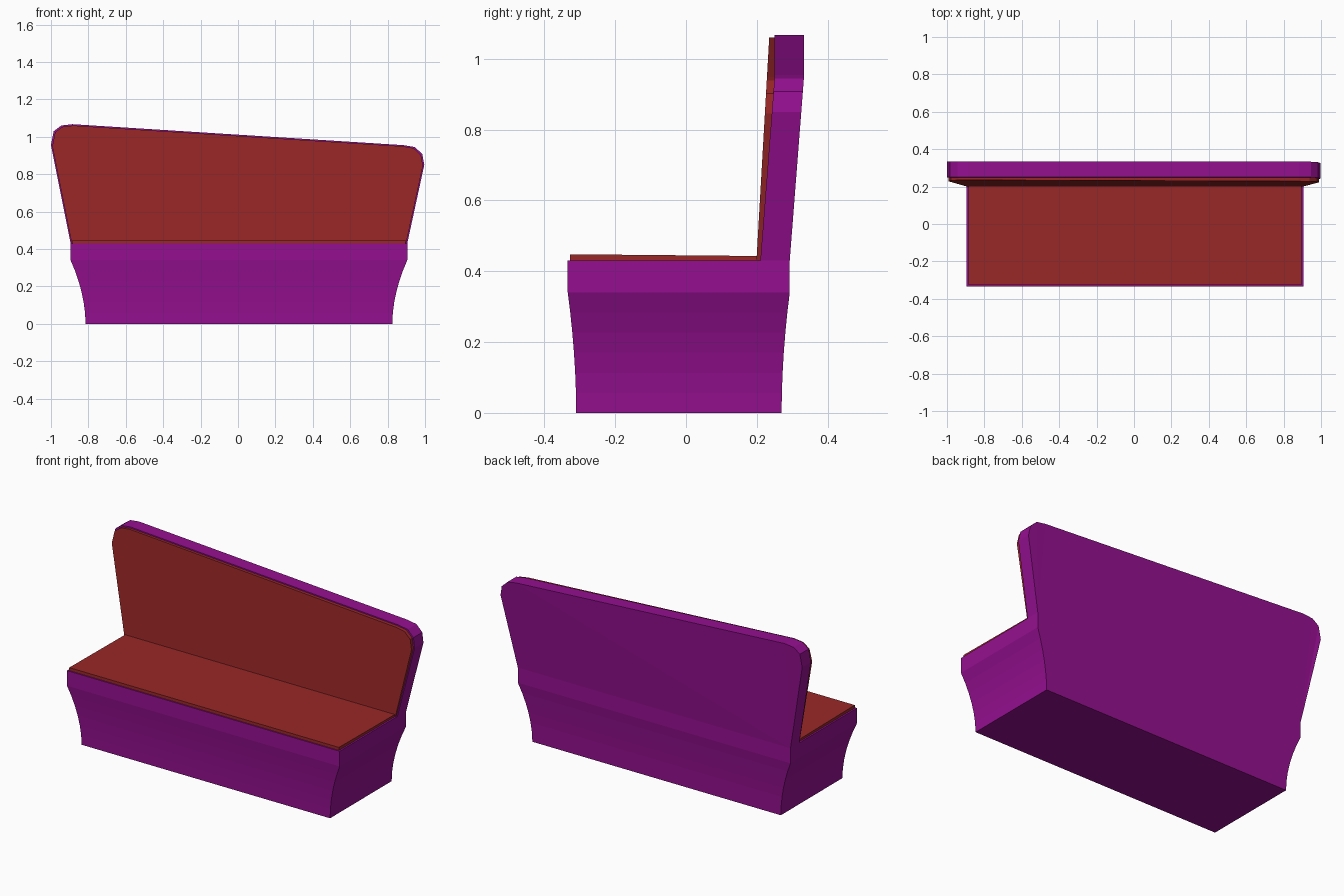
import bpy
import bmesh

old = bpy.data.objects.get("Cube")
if old:
    bpy.data.objects.remove(old, do_unlink=True)


def material(name, rgb):
    mat = bpy.data.materials.new(name)
    mat.use_nodes = True
    color = (*rgb, 1)
    mat.diffuse_color = color
    mat.node_tree.nodes["Principled BSDF"].inputs["Base Color"].default_value = color
    return mat


purple = material("purple shell", (0.30, 0.005, 0.28))
red = material("dark red upholstery", (0.32, 0.02, 0.02))


def loft(name, rings, mat):
    """Skin matching rings of points and cap both ends."""
    bm = bmesh.new()
    loops = [[bm.verts.new(p) for p in ring] for ring in rings]
    for a, b in zip(loops, loops[1:]):
        for i in range(len(a)):
            j = (i + 1) % len(a)
            bm.faces.new((a[i], a[j], b[j], b[i]))
    caps = [bm.faces.new(loops[0]), bm.faces.new(loops[-1])]
    bmesh.ops.triangulate(bm, faces=caps)
    bmesh.ops.recalc_face_normals(bm, faces=bm.faces)
    mesh = bpy.data.meshes.new(name)
    bm.to_mesh(mesh)
    bm.free()
    mesh.materials.append(mat)
    obj = bpy.data.objects.new(name, mesh)
    bpy.context.collection.objects.link(obj)
    return obj


def rectangle(x0, x1, y0, y1, z):
    return [(x0, y0, z), (x1, y0, z), (x1, y1, z), (x0, y1, z)]


SEAT_Z, LIP_Z, BEND_Z = 0.43, 0.34, 0.945

# Bench base: sides flare outwards up to a straight lip
rings = []
steps = 6
for i in range(steps + 1):
    t = i / steps
    f = t ** 1.9
    rings.append(rectangle(-0.815 - 0.08 * f, 0.825 + 0.08 * f,
                           -0.31 - 0.024 * f, 0.27 + 0.023 * f, LIP_Z * t))
rings.append(rectangle(-0.895, 0.905, -0.334, 0.293, SEAT_Z))
loft("bench_base", rings, purple)

# Backrest outline: one end taller, with rounded upper corners
outline = [(-0.895, SEAT_Z), (-1, 0.955), (-0.985, 1.03), (-0.945, 1.06),
           (-0.885, 1.067), (0.885, 0.955), (0.945, 0.945), (0.985, 0.908),
           (0.996, 0.85), (0.905, SEAT_Z)]


def lean(z):
    """Backward offset of the backrest at a height."""
    return 0.04 * min(1, (z - SEAT_Z) / (BEND_Z - SEAT_Z))


def backrest_ring(y):
    return [(x, y + lean(z), z) for x, z in outline]


loft("backrest_shell", [backrest_ring(0.21), backrest_ring(0.293)], purple)

# Back cushion: slightly smaller copy of the outline with a flat front
inset = [(x * 0.993, SEAT_Z + (z - SEAT_Z) * 0.989) for x, z in outline]
front = [(x, 0.199 + 0.036 * (z - SEAT_Z) / 0.63, z) for x, z in inset]
back = [(x, 0.212 + lean(z), z) for x, z in inset]
loft("back_cushion", [front, back], red)

# Seat cushion: thin slab, a little lower at the rear
lower = rectangle(-0.885, 0.895, -0.327, 0.212, SEAT_Z - 0.002)
upper = [(x, y, 0.448 if y < 0 else 0.443) for x, y, z in lower]
loft("seat_cushion", [lower, upper], red)
